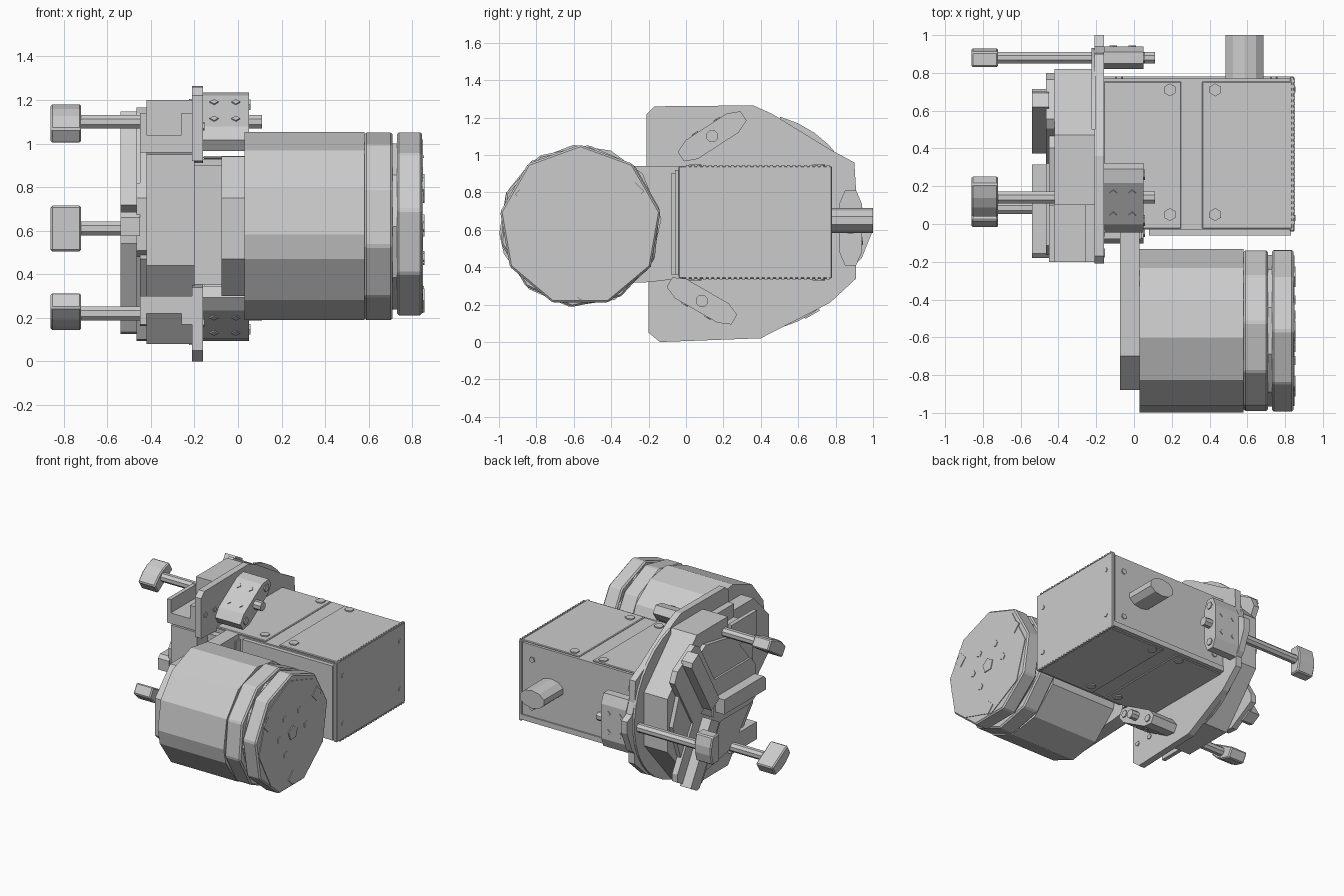
import bpy, bmesh, math
from mathutils import Vector, Matrix

cube = bpy.data.objects.get("Cube")
if cube:
    bpy.data.objects.remove(cube, do_unlink=True)

grey = bpy.data.materials.new("light grey metal")
grey.use_nodes = True
grey.diffuse_color = (0.6, 0.6, 0.6, 1)
grey.node_tree.nodes["Principled BSDF"].inputs["Base Color"].default_value = (0.6, 0.6, 0.6, 1)


def finish(name, bm, bevel=0):
    bmesh.ops.recalc_face_normals(bm, faces=bm.faces)
    me = bpy.data.meshes.new(name)
    bm.to_mesh(me)
    bm.free()
    me.materials.append(grey)
    ob = bpy.data.objects.new(name, me)
    bpy.context.collection.objects.link(ob)
    if bevel:
        mod = ob.modifiers.new("bevel", "BEVEL")
        mod.width, mod.segments = bevel, 1
    return ob


def prism(name, pts, x0, x1, bevel=0):
    """Extrude a (y, z) outline from x0 to x1."""
    bm = bmesh.new()
    face = bm.faces.new([bm.verts.new((x0, y, z)) for y, z in pts])
    ext = bmesh.ops.extrude_face_region(bm, geom=[face])
    moved = [v for v in ext["geom"] if isinstance(v, bmesh.types.BMVert)]
    bmesh.ops.translate(bm, verts=moved, vec=(x1 - x0, 0, 0))
    return finish(name, bm, bevel)


def box(name, lo, hi, bevel=0):
    pts = [(lo[1], lo[2]), (hi[1], lo[2]), (hi[1], hi[2]), (lo[1], hi[2])]
    return prism(name, pts, lo[0], hi[0], bevel)


def ring(cy, cz, r, degrees):
    return [(cy + r * math.cos(math.radians(d)), cz + r * math.sin(math.radians(d))) for d in degrees]


def ngon(cy, cz, r, n, turn=0):
    return ring(cy, cz, r, [turn + 360 * i / n for i in range(n)])


def placed(pts, centre, angle):
    """Local (radial, tangential) points turned and moved into (y, z)."""
    c, s = math.cos(math.radians(angle)), math.sin(math.radians(angle))
    return [(centre[0] + r * c - t * s, centre[1] + r * s + t * c) for r, t in pts]


def stud(name, loc, axis, r, h, n=5):
    """Small bolt head standing along an axis."""
    bm = bmesh.new()
    rot = Vector((0, 0, 1)).rotation_difference(Vector(axis)).to_matrix().to_4x4()
    bmesh.ops.create_cone(bm, cap_ends=True, segments=n, radius1=r, radius2=r, depth=h,
                          matrix=Matrix.Translation(loc) @ rot)
    return finish(name, bm)


# Motor: body, collar, groove and end cap
MY, MZ = -0.565, 0.62
prism("motor_body", ring(MY, MZ, 0.435, [5, 40, 68, 95, 127, 156, 185, 200, 231, 262, 295, 330]),
      0.03, 0.58)
prism("motor_collar", ngon(MY, MZ, 0.435, 10, 12), 0.58, 0.71, 0.01)
prism("motor_groove", ngon(MY, MZ, 0.40, 10, 0), 0.70, 0.74)
prism("motor_cap", ngon(MY, MZ, 0.435, 9, 90), 0.73, 0.845, 0.01)
prism("cap_face", ngon(MY, MZ, 0.40, 8, 5), 0.84, 0.85)
prism("cap_hub", ngon(MY, MZ, 0.055, 5, 20), 0.85, 0.856)
for y, z in ring(MY, MZ, 0.16, [0, 60, 125, 180, 240]):
    stud("cap_bolt", (0.851, y, z), (1, 0, 0), 0.026, 0.008)
for y, z in ring(MY, MZ, 0.34, [33, 150, 270]):
    stud("cap_square", (0.851, y, z), (1, 0, 0), 0.055, 0.008, 4)

# Bracket behind the motor
prism("motor_bracket", [(-0.03, 0.34), (-0.03, 0.94), (-0.70, 0.94), (-0.88, 0.75),
                        (-0.88, 0.47), (-0.70, 0.30), (-0.2, 0.32)], -0.075, 0.03)
box("adapter_block", (-0.21, -0.08, 0.35), (-0.07, 0.70, 0.90))
box("adapter_lip", (-0.16, -0.08, 0.36), (0.04, 0.0, 0.90))

# Gearbox with end plate, cover plates and bolts
box("gearbox", (-0.16, -0.03, 0.35), (0.83, 0.77, 0.93))
box("gearbox_end_plate", (0.825, -0.04, 0.34), (0.85, 0.78, 0.94), 0.005)
box("gearbox_back_rim", (-0.16, 0.765, 0.35), (0.83, 0.78, 0.39))
box("gearbox_front_plate", (0.08, -0.06, 0.36), (0.83, -0.03, 0.92))
for z, d in ((0.93, 1), (0.35, -1)):
    for x0, x1 in ((-0.16, 0.25), (0.36, 0.84)):
        lo, hi = sorted((z, z + d * 0.012))
        box("cover_plate", (x0, -0.025, lo), (x1, 0.755, hi), 0.005)
    for x in (0.19, 0.43):
        for y in (0.05, 0.71):
            stud("cover_bolt", (x, y, z + d * 0.014), (0, 0, 1), 0.034, 0.012, 6)
    for i in range(26):
        y = 0.0 + i * 0.03
        box("edge_tooth", (0.835, y, z - 0.006 + d * 0.01), (0.853, y + 0.016, z + 0.006 + d * 0.01))
for z in (0.46, 0.82):
    for y in (0.03, 0.71):
        stud("end_bolt", (0.851, y, z), (1, 0, 0), 0.018, 0.008)
    for x in (-0.08, 0.74):
        stud("back_bolt", (x, 0.774, z), (0, 1, 0), 0.022, 0.012)

# Flattened outlet shaft at the back
outlet = stud("outlet_shaft", (0, 0, 0), (0, 1, 0), 0.105, 0.24, 10)
outlet.location = (0.585, 0.88, 0.65)
outlet.scale = (1, 1, 0.64)

# Mounting flange and the round backing plate behind it
prism("mounting_flange", [(-0.03, 0.91), (-0.21, 0.92), (-0.21, 1.22), (-0.17, 1.26), (0.36, 1.265),
                          (0.46, 1.22), (0.77, 1.03), (0.90, 0.96), (0.91, 0.80), (0.94, 0.72),
                          (1.0, 0.69), (1.0, 0.60), (0.94, 0.45), (0.91, 0.42), (0.91, 0.34),
                          (0.77, 0.21), (0.40, 0.02), (-0.14, 0.0), (-0.20, 0.05),
                          (-0.20, 0.34), (-0.03, 0.36)], -0.21, -0.16)
prism("backing_plate", ring(0.35, 0.64, 0.585, range(-75, 80, 10)), -0.225, -0.205)
for y, z in ((-0.16, 1.08), (-0.05, 1.08), (-0.15, 0.18), (-0.02, 0.18)):
    stud("flange_bolt", (-0.16, y, z), (1, 0, 0), 0.02, 0.012)

# Chuck drum notched for the upper slide, with a face plate
CENTRE = (0.385, 0.63)
prism("chuck_drum", [(0.82, 0.45), (0.82, 0.85), (0.47, 1.20), (0.10, 1.20), (0.10, 0.96),
                     (-0.20, 0.95), (-0.20, 0.44), (0.10, 0.08), (0.50, 0.08)], -0.42, -0.20)
prism("chuck_face", ngon(0.32, 0.635, 0.48, 9, 0), -0.45, -0.42)
# Three radial jaws, each a raised bar on a wider foot
for a in (60, 180, 300):
    prism("jaw_bar", placed([(0.07, -0.055), (0.54, -0.055), (0.565, -0.03), (0.565, 0.055), (0.07, 0.055)],
                            CENTRE, a), -0.54, -0.45)
    prism("jaw_foot", placed([(0.05, -0.19), (0.50, -0.19), (0.55, -0.12), (0.55, 0.12),
                              (0.50, 0.15), (0.05, 0.15)], CENTRE, a), -0.465, -0.42)

# Two slide shelves on the front side, each with an end lip
for base, lip in (((0.96, 1.04), (0.96, 1.14)), ((0.22, 0.30), (0.17, 0.30))):
    box("slide_shelf", (-0.45, -0.20, base[0]), (-0.20, 0.10, base[1]))
    box("slide_lip", (-0.45, -0.20, lip[0]), (-0.42, 0.10, lip[1]))
    box("slide_post", (-0.26, -0.20, lip[0]), (-0.20, 0.10, lip[1]))

# Three clamps: rod, knob and bolted clamp block
for c, a in (((0.14, 1.10), 123), ((0.085, 0.22), 240), ((0.88, 0.61), 0)):
    radial = Vector((0, math.cos(math.radians(a)), math.sin(math.radians(a))))
    prism("clamp_rod", ngon(*c, 0.034, 8, 22), -0.74, 0.11)
    prism("clamp_knob", placed([(-0.05, -0.105), (0.03, -0.105), (0.05, -0.03), (0.05, 0.03),
                                (0.03, 0.105), (-0.05, 0.105)], c, a), -0.86, -0.72, 0.008)
    prism("clamp_block", placed([(-0.06, -0.13), (-0.03, -0.2), (0.03, -0.2), (0.06, -0.13),
                                 (0.06, 0.13), (0.03, 0.2), (-0.03, 0.2), (-0.06, 0.13)], c, a),
          -0.16, 0.05)
    for y, z in placed([(0, -0.145), (0, 0.145)], c, a):
        stud("block_bolt", (0.052, y, z), (1, 0, 0), 0.028, 0.012, 6)
    for y, z in placed([(0.061, -0.07), (0.061, 0.07)], c, a):
        for x in (-0.11, -0.01):
            stud("block_side_bolt", (x, y, z), radial, 0.02, 0.01, 4)
